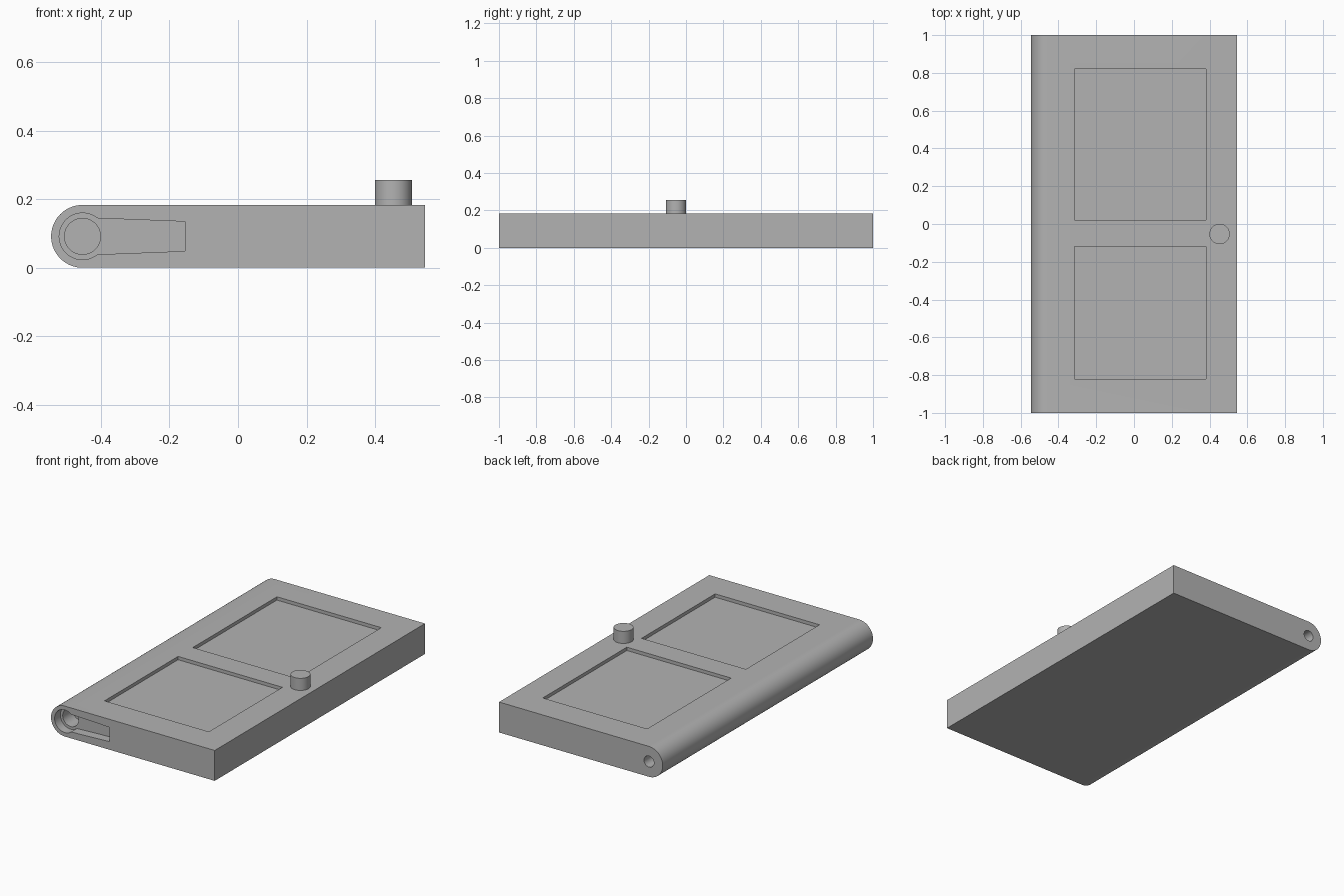
import bpy, bmesh
from math import sin, cos, pi, radians
from mathutils import Vector

cube = bpy.data.objects.get("Cube")
if cube:
    bpy.data.objects.remove(cube, do_unlink=True)

# Shared material
grey = bpy.data.materials.new("plain grey")
grey.use_nodes = True
colour = (0.45, 0.45, 0.45, 1)
grey.diffuse_color = colour
grey.node_tree.nodes["Principled BSDF"].inputs["Base Color"].default_value = colour

HEIGHT = 0.183
R = HEIGHT / 2
HINGE_X = -0.545 + R
TOP = Vector((0, 0, 1))
BACK = Vector((0, 1, 0))


def arc(cx, cy, r, start, end, steps):
    angles = [radians(start + (end - start) * i / steps) for i in range(steps + 1)]
    return [(cx + r * cos(a), cy + r * sin(a)) for a in angles]


def circle(cx, cy, r, steps=48):
    return arc(cx, cy, r, 0, 360, steps)[:-1]


def prism(name, outline, axis, start, end):
    """Extrude a flat outline along y (outline in x,z) or z (outline in x,y)."""
    bm = bmesh.new()
    place = (lambda u, v: (u, start, v)) if axis is BACK else (lambda u, v: (u, v, start))
    face = bm.faces.new([bm.verts.new(place(u, v)) for u, v in outline])
    ext = bmesh.ops.extrude_face_region(bm, geom=[face])
    verts = [g for g in ext["geom"] if isinstance(g, bmesh.types.BMVert)]
    bmesh.ops.translate(bm, verts=verts, vec=axis * (end - start))
    bmesh.ops.recalc_face_normals(bm, faces=bm.faces)
    mesh = bpy.data.meshes.new(name)
    bm.to_mesh(mesh)
    bm.free()
    mesh.materials.append(grey)
    obj = bpy.data.objects.new(name, mesh)
    bpy.context.collection.objects.link(obj)
    return obj


def select(obj):
    bpy.ops.object.select_all(action="DESELECT")
    obj.select_set(True)
    bpy.context.view_layer.objects.active = obj


def cut(target, cutter):
    cutter.hide_render = True
    mod = target.modifiers.new("cut", "BOOLEAN")
    mod.operation = "DIFFERENCE"
    mod.solver = "EXACT"
    mod.object = cutter
    select(target)
    bpy.ops.object.modifier_apply(modifier=mod.name)
    bpy.data.objects.remove(cutter, do_unlink=True)


# Door slab with a rounded hinge edge
slab = arc(HINGE_X, R, R, 90, 270, 40) + [(0.545, 0), (0.545, HEIGHT)]
door = prism("door_slab", slab, BACK, -1, 1)

# Two recessed panels
for low, high in ((0.02, 0.82), (-0.82, -0.12)):
    rect = [(-0.315, low), (0.38, low), (0.38, high), (-0.315, high)]
    cut(door, prism("panel_cutter", rect, TOP, HEIGHT - 0.02, HEIGHT + 0.1))

# Lever-shaped pocket in the front end, with a deeper round socket
lever = arc(HINGE_X, R, 0.068, 51, 309, 40) + [(-0.155, R - 0.043), (-0.155, R + 0.043)]
cut(door, prism("lever_cutter", lever, BACK, -1.1, -0.945))
cut(door, prism("socket_cutter", circle(HINGE_X, R, 0.0525), BACK, -1.05, -0.85))

# Pivot hole in the back end
cut(door, prism("pivot_cutter", circle(HINGE_X, R, 0.033), BACK, 0.8, 1.1))

# Round door knob
knob = prism("door_knob", circle(0.453, -0.053, 0.054), TOP, HEIGHT - 0.01, 0.256)

for obj in (door, knob):
    select(obj)
    bpy.ops.object.shade_smooth_by_angle(angle=radians(30))
